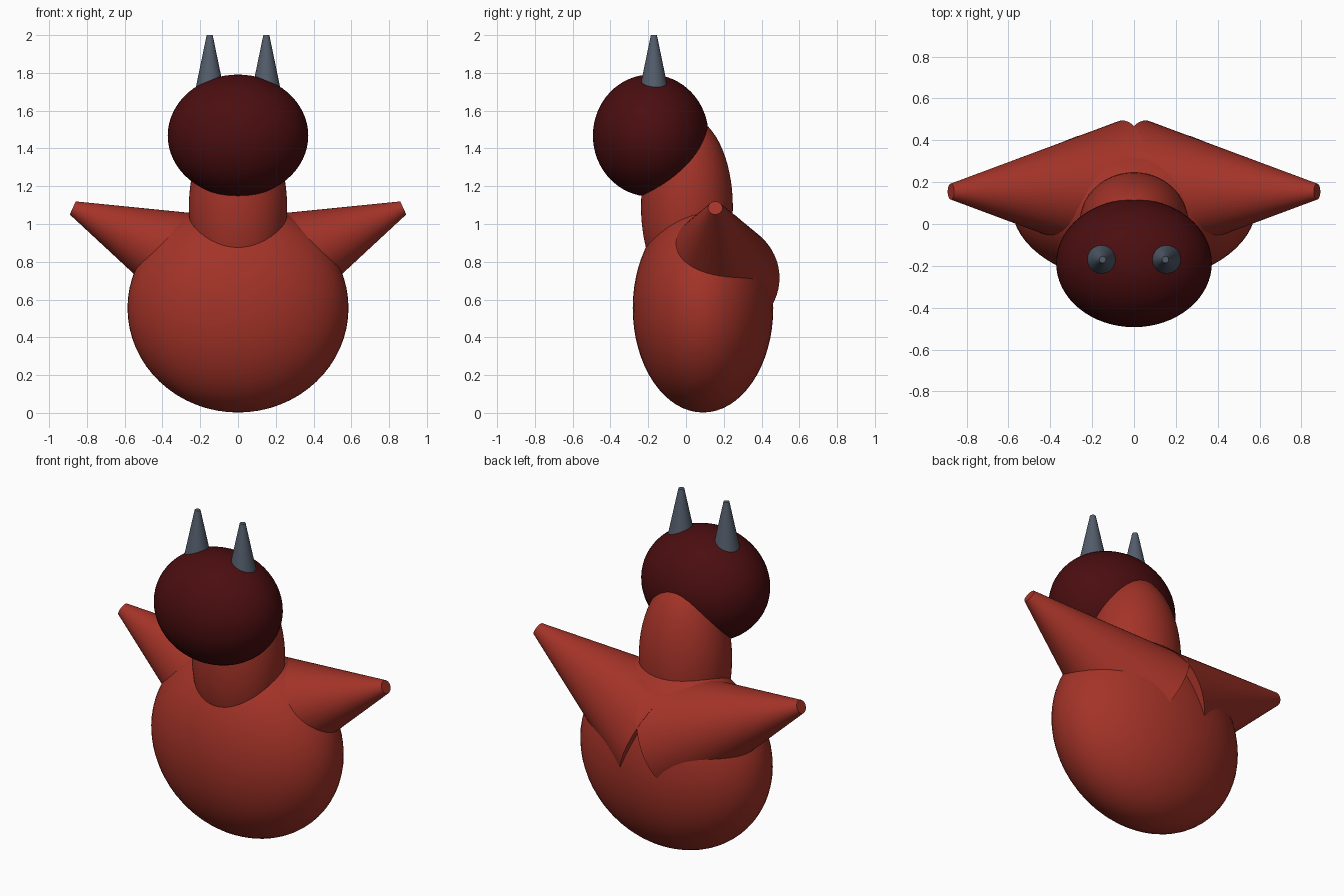
import bpy, math
from mathutils import Vector

if "Cube" in bpy.data.objects:
    bpy.data.objects.remove(bpy.data.objects["Cube"])


def material(name, rgb):
    m = bpy.data.materials.new(name)
    m.diffuse_color = (*rgb, 1.0)
    m.use_nodes = True
    m.node_tree.nodes["Principled BSDF"].inputs["Base Color"].default_value = m.diffuse_color
    return m


RED = material("brick red", (0.37, 0.033, 0.021))
DARK = material("dark maroon", (0.070, 0.0042, 0.0050))
GREY = material("slate grey", (0.085, 0.108, 0.145))


def finish(name, mat):
    ob = bpy.context.object
    ob.name = ob.data.name = name
    ob.data.materials.append(mat)
    bpy.ops.object.shade_smooth_by_angle(angle=math.radians(40))
    return ob


def ellipsoid(name, centre, radii, mat):
    bpy.ops.mesh.primitive_uv_sphere_add(segments=64, ring_count=32, radius=1, location=centre)
    bpy.context.object.scale = radii
    bpy.ops.object.transform_apply(location=False, rotation=False, scale=True)
    return finish(name, mat)


def cone(name, base, tip, r_base, r_tip, mat):
    base, tip = Vector(base), Vector(tip)
    axis = tip - base
    bpy.ops.mesh.primitive_cone_add(vertices=64, radius1=r_base, radius2=r_tip,
                                    depth=axis.length, location=(base + tip) / 2)
    bpy.context.object.rotation_euler = axis.to_track_quat('Z', 'Y').to_euler()
    return finish(name, mat)


# rounded torso, neck and head
ellipsoid("body", (0, 0.09, 0.555), (0.585, 0.372, 0.553), RED)
ellipsoid("neck", (0, 0.005, 1.09), (0.26, 0.243, 0.48), RED)
ellipsoid("head", (0, -0.187, 1.468), (0.372, 0.306, 0.323), DARK)

# mirrored wings and horns
for side, s in (("left", -1), ("right", 1)):
    cone(side + "_wing", (s * 0.055, 0.155, 0.715), (s * 0.875, 0.155, 1.085), 0.34, 0.038, RED)
    cone(side + "_horn", (s * 0.15, -0.17, 1.70), (s * 0.15, -0.17, 2.0), 0.078, 0.016, GREY)
